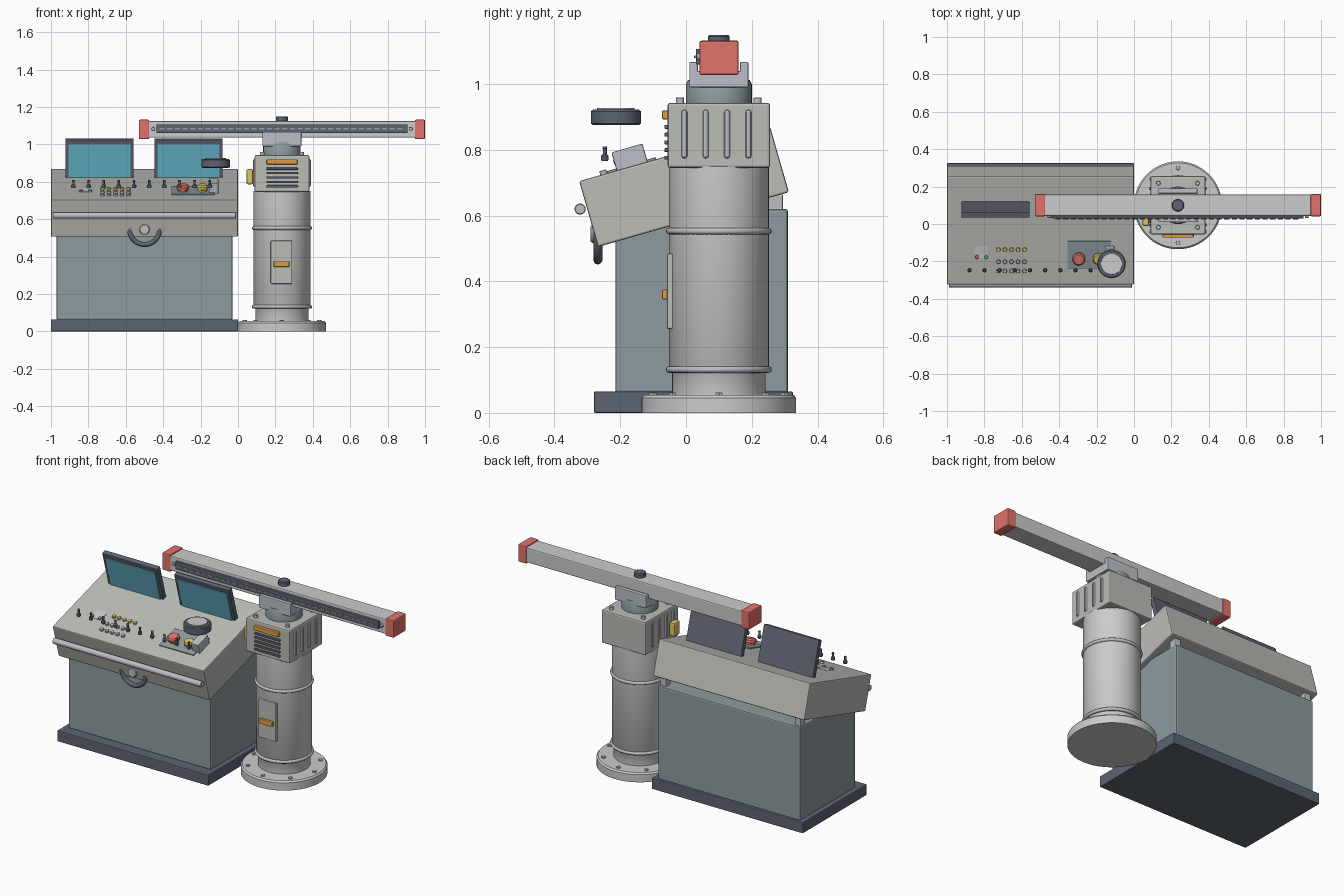
import bpy, bmesh, math
from mathutils import Matrix, Vector

if "Cube" in bpy.data.objects:
    bpy.data.objects.remove(bpy.data.objects["Cube"])

def mat(name, rgb):
    m = bpy.data.materials.new(name)
    m.diffuse_color = (*rgb, 1)
    m.use_nodes = True
    m.node_tree.nodes["Principled BSDF"].inputs["Base Color"].default_value = m.diffuse_color
    return m

SLATE = mat("slate", (.27, .33, .35))
DARK = mat("dark", (.11, .13, .17))
PUTTY = mat("putty", (.50, .51, .47))
PALE = mat("pale", (.68, .68, .67))
STEEL = mat("steel", (.5, .53, .57))
RED = mat("red", (.75, .17, .14))
ORANGE = mat("orange", (.75, .33, .06))
YELLOW = mat("yellow", (.75, .58, .12))
BLUE = mat("blue", (.15, .52, .68))
GREEN = mat("green", (.15, .6, .35))

def finish(name, bm, m, loc, rot, bevel=0):
    me = bpy.data.meshes.new(name)
    bm.to_mesh(me)
    bm.free()
    me.materials.append(m)
    o = bpy.data.objects.new(name, me)
    bpy.context.collection.objects.link(o)
    o.location, o.rotation_euler = loc, rot
    if bevel:
        b = o.modifiers.new("bevel", "BEVEL")
        b.width, b.segments, b.limit_method = bevel, 2, "ANGLE"
    else:
        bpy.ops.object.select_all(action="DESELECT")
        o.select_set(True)
        bpy.context.view_layer.objects.active = o
        bpy.ops.object.shade_smooth_by_angle(angle=math.radians(35))
    return o

def box(name, m, loc, size, rot=(0, 0, 0), bevel=.004):
    bm = bmesh.new()
    bmesh.ops.create_cube(bm, size=1)
    bmesh.ops.scale(bm, vec=size, verts=bm.verts)
    return finish(name, bm, m, loc, rot, bevel)

def span(name, m, x, y, z, bevel=.004):
    return box(name, m, [(a + b) / 2 for a, b in (x, y, z)], [b - a for a, b in (x, y, z)], bevel=bevel)

def lathe(name, m, loc, profile, rot=(0, 0, 0), n=24):
    # profile of (radius, height), closed with caps at both ends
    bm = bmesh.new()
    rings = [[bm.verts.new((r * math.cos(2 * math.pi * i / n), r * math.sin(2 * math.pi * i / n), z))
              for i in range(n)] for r, z in profile]
    for a, b in zip(rings, rings[1:]):
        for i in range(n):
            j = (i + 1) % n
            bm.faces.new((a[i], a[j], b[j], b[i]))
    bm.faces.new(rings[0][::-1])
    bm.faces.new(rings[-1])
    return finish(name, bm, m, loc, rot)

def cyl(name, m, loc, r, h, rot=(0, 0, 0), n=24):
    c = min(r, h) * .15
    return lathe(name, m, loc, [(r, 0), (r, h - c), (r - c, h)], rot, n)

def torus(name, m, loc, R, r, rot=(0, 0, 0)):
    bpy.ops.mesh.primitive_torus_add(major_segments=48, minor_segments=12, major_radius=R,
                                     minor_radius=r, location=loc, rotation=rot)
    o = bpy.context.object
    o.name = name
    o.data.materials.append(m)
    bpy.ops.object.shade_smooth()

# Console cabinet and tilted desk
span("console_plinth", DARK, (-1, 0), (-.28, .325), (0, .065))
span("console_cabinet", SLATE, (-.97, -.03), (-.215, .31), (.06, .62), .008)
TILT = math.radians(16)
T = (TILT, 0, 0)
box("desk", PUTTY, (-.5, -.006, .688), (1, .604, .208), T, .006)
for x in (-.945, -.055):
    span("desk_bracket", STEEL, (x - .02, x + .02), (.25, .295), (.61, .665))

def desk(x, y, h=0):
    # point at height h along the normal of the desk surface
    n = Vector((0, -math.sin(TILT), math.cos(TILT)))
    return Vector((x, y, .705 + math.tan(TILT) * (y + .324))) + n * h

# Front rail, handwheel and hub
cyl("front_rail", STEEL, (-.99, -.322, .62), .017, .98, (0, math.pi / 2, 0))
torus("handwheel", DARK, (-.5, -.268, .545), .08, .0135, (math.pi / 2, 0, 0))
cyl("handwheel_hub", STEEL, (-.5, -.255, .545), .028, .035, (math.pi / 2, 0, 0))

# Screens leaning with the desk
for x in (-.74, -.265):
    box("monitor", DARK, desk(x, .105, .1), (.365, .03, .22), T, .004)
    box("monitor_screen", BLUE, desk(x, .088, .09), (.332, .006, .188), T, .002)

# Toggle levers, push buttons and indicator lamps
for i in range(10):
    p = Vector((-.88 + i * .081, -.247, .766))
    lathe("toggle_lever", DARK, p,
          [(.009, 0), (.012, .005), (.012, .016), (.006, .021), (.006, .036), (.008, .038), (.006, .044)], n=12)
for y, m in ((-.135, YELLOW), (-.2, STEEL), (-.25, STEEL)):
    for i in range(5):
        cyl("push_button", m, desk(-.725 + i * .035, y, -.004), .011, .016, T, 16)
for x, m in ((-.84, RED), (-.79, GREEN)):
    cyl("indicator_lamp", m, desk(x, -.175, -.004), .01, .014, T, 16)
box("indicator_plate", PALE, desk(-.815, -.15), (.07, .07, .004), T, .001)

# Emergency panel with large buttons
box("button_panel", SLATE, desk(-.24, -.165), (.23, .155, .012), T, .002)
for x, r, m in ((-.295, .034, RED), (-.19, .03, YELLOW)):
    lathe("large_button", m, desk(x, -.18), [(r * .8, 0), (r * .8, .015), (r, .018), (r, .032), (r * .8, .04)], T)

# Control dial and its housing
box("dial_housing", STEEL, desk(-.13, -.164, .027), (.05, .098, .06), T)
lathe("control_dial", DARK, (-.12, -.213, .875), [(.07, 0), (.076, .005), (.076, .042), (.07, .047)], n=40)
cyl("control_dial_top", PALE, (-.12, -.213, .92), .057, .008, n=40)

# Pillar
CX, CY = .235, .1
C = Vector((CX, CY, 0))
lathe("pillar_flange", PALE, C, [(.235, 0), (.235, .046), (.227, .055)], n=64)
lathe("pillar_column", PALE, C, [(.142, .05), (.142, .125), (.152, .14), (.152, .75)], n=64)
for z in (.132, .553):
    torus("pillar_ring", STEEL, C + Vector((0, 0, z)), .151, .01)
for i in range(8):
    a = i * math.pi / 4
    cyl("flange_bolt", STEEL, C + Vector((.2 * math.cos(a), .2 * math.sin(a), .052)), .012, .01, n=6)
span("access_door", PUTTY, (.175, .29), (-.058, -.02), (.255, .485))
span("door_latch", ORANGE, (.19, .275), (-.073, -.056), (.345, .375))

# Drive head with side ribs, louvres and badge plate
span("drive_head", PUTTY, (CX - .146, CX + .146), (-.056, .256), (.745, .943), .008)
for side in (-1, 1):
    for i in range(4):
        x = CX + side * .146
        y = -.005 + i * .065
        box("side_rib", STEEL, (x, y, .848), (.018, .018, .148), bevel=.008)
for i in range(5):
    span("front_louvre", DARK, (.152, .32), (-.066, -.05), (.77 + i * .0235, .782 + i * .0235), .003)
span("front_plate", ORANGE, (.153, .317), (-.073, -.054), (.893, .92))
for sx in (-1, 1):
    for y in (-.018, .218):
        cyl("head_bolt", STEEL, (CX + sx * .105, y, .94), .012, .02, n=12)
span("side_lamp", YELLOW, (.045, .08), (-.01, .045), (.787, .868), .008)
span("side_lamp_mount", DARK, (.075, .092), (.005, .03), (.81, .845))

# Turntable and cradle
lathe("turntable", SLATE, C, [(.1, .94), (.1, 1.0), (.094, 1.012)], n=48)
X = (CX - .104, CX + .104)
span("cradle_floor", STEEL, X, (.01, .19), (.99, 1.04))
for y in ((.01, .036), (.164, .19)):
    span("cradle_wall", STEEL, X, y, (.99, 1.067))

# Rotating beam
span("beam", PALE, (-.49, .96), (.044, .157), (1.036, 1.125), .006)
for x in ((-.53, -.475), (.945, 1.0)):
    span("beam_end_cap", RED, x, (.041, .16), (1.028, 1.132), .006)
span("beam_strip", DARK, (-.437, .907), (.03, .05), (1.06, 1.107), .003)
for i in range(32):
    span("strip_slot", SLATE, (-.42 + i * .041, -.392 + i * .041), (.025, .035), (1.079, 1.087), .001)
for x in (-.453, .923):
    cyl("beam_screw", STEEL, (x, .048, 1.083), .01, .016, (math.pi / 2, 0, 0), 12)
cyl("beam_cap", DARK, C + Vector((0, 0, 1.12)), .033, .03)
